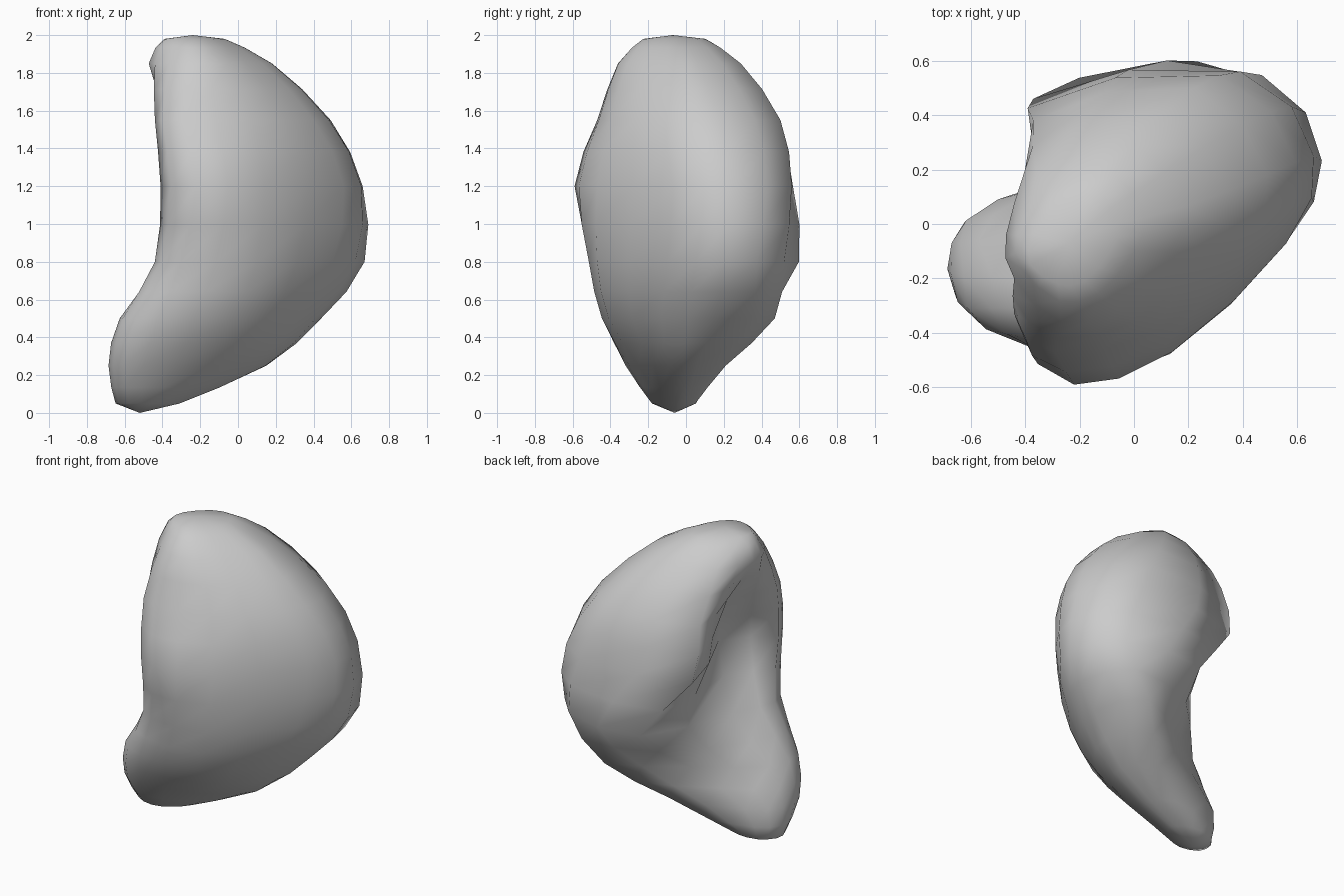
import bpy, bmesh
from mathutils import Vector

if "Cube" in bpy.data.objects:
    bpy.data.objects.remove(bpy.data.objects["Cube"])

# Cross-sections by height; points run anticlockwise from the front-left rim,
# the seventh is the back-left rim and the last lies in the hollow between rims.
SECTIONS = [
    (0.05, [(-.63, -.14), (-.51, -.18), (-.40, -.14), (-.31, -.05),
            (-.33, .00), (-.42, .05), (-.55, .04), (-.64, -.04)]),
    (0.25, [(-.66, -.25), (-.50, -.32), (-.15, -.25), (.09, -.09),
            (.15, .06), (-.02, .21), (-.50, .09), (-.67, -.07)]),
    (0.50, [(-.61, -.31), (-.42, -.43), (-.02, -.41), (.32, -.13),
            (.44, .15), (.27, .47), (-.18, .21), (-.57, -.06)]),
    (0.80, [(-.44, -.31), (-.30, -.49), (.10, -.47), (.50, -.10),
            (.67, .20), (.50, .52), (-.05, .56), (-.32, -.04)]),
    (1.20, [(-.41, -.39), (-.22, -.59), (.14, -.47), (.56, -.07),
            (.66, .25), (.39, .56), (-.37, .46), (-.15, -.13)]),
    (1.55, [(-.44, -.33), (-.29, -.47), (.08, -.40), (.40, -.12),
            (.49, .18), (.22, .50), (-.37, .38), (-.29, -.02)]),
    (1.85, [(-.44, -.20), (-.27, -.36), (-.06, -.31), (.13, -.10),
            (.18, .06), (.00, .29), (-.36, .19), (-.47, -.04)]),
    (1.98, [(-.38, -.15), (-.28, -.22), (-.18, -.21), (-.09, -.10),
            (-.07, .00), (-.12, .10), (-.25, .08), (-.37, -.04)]),
]
BOTTOM, TOP = (-.52, -.06, 0), (-.24, -.07, 2)


def midpoint(a, b, c, d):
    """Smooth curve midpoint between b and c."""
    return (b + c) * 0.5625 - (a + d) * 0.0625


def refine(items, closed):
    """Insert one smooth midpoint between each pair of points."""
    n, out = len(items), []
    for i, p in enumerate(items):
        out.append(p)
        if closed:
            q = [items[(i + k) % n] for k in (-1, 0, 1, 2)]
        elif i < n - 1:
            q = [items[min(max(i + k, 0), n - 1)] for k in (-1, 0, 1, 2)]
        else:
            break
        out.append(midpoint(*q))
    return out


# Refine around each section, then upwards along each column
rings = [refine([Vector((x, y, z)) for x, y in pts], True) for z, pts in SECTIONS]
columns = [refine(list(col), False) for col in zip(*rings)]

# Skin the body and close both ends
bm = bmesh.new()
grid = [[bm.verts.new(p) for p in col] for col in columns]
low, high = bm.verts.new(BOTTOM), bm.verts.new(TOP)
for i, a in enumerate(grid):
    b = grid[(i + 1) % len(grid)]
    for k in range(len(a) - 1):
        bm.faces.new((a[k], b[k], b[k + 1], a[k + 1]))
    bm.faces.new((low, b[0], a[0]))
    bm.faces.new((high, a[-1], b[-1]))
bmesh.ops.recalc_face_normals(bm, faces=bm.faces)
for f in bm.faces:
    f.smooth = True
mesh = bpy.data.meshes.new("curved_hollow_body")
bm.to_mesh(mesh)
bm.free()
body = bpy.data.objects.new("curved_hollow_body", mesh)
bpy.context.collection.objects.link(body)
